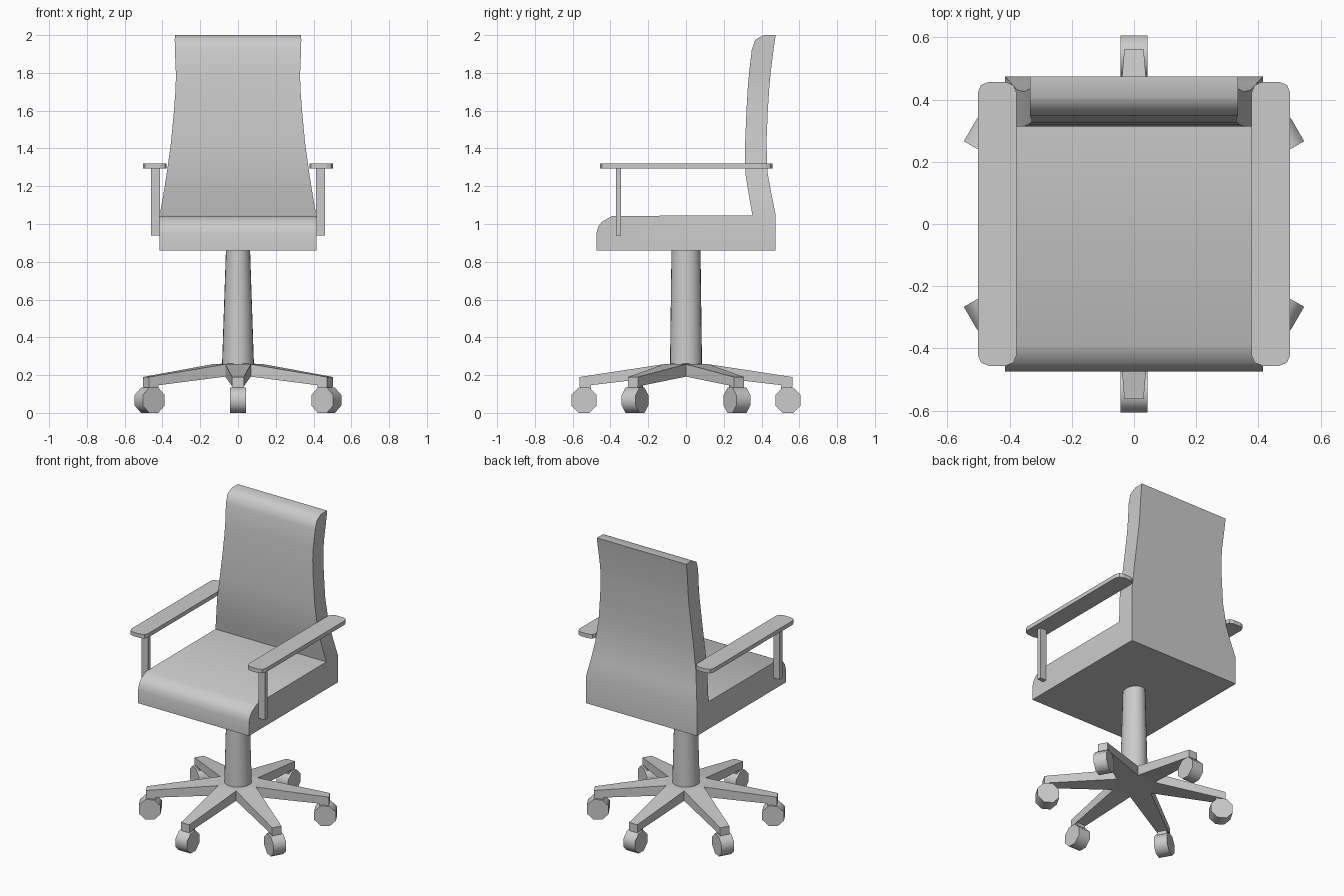
import bpy, bmesh
from math import radians, cos, sin, pi
from mathutils import Matrix

if "Cube" in bpy.data.objects:
    bpy.data.objects.remove(bpy.data.objects["Cube"])


def finish(name, bm, smooth=True):
    bmesh.ops.recalc_face_normals(bm, faces=bm.faces[:])
    me = bpy.data.meshes.new(name)
    bm.to_mesh(me)
    bm.free()
    ob = bpy.data.objects.new(name, me)
    bpy.context.collection.objects.link(ob)
    bpy.ops.object.select_all(action='DESELECT')
    ob.select_set(True)
    bpy.context.view_layer.objects.active = ob
    if smooth:
        bpy.ops.object.shade_smooth_by_angle(angle=radians(50))
    return ob


def add_box(bm, x0, x1, y0, y1, z0, z1):
    m = Matrix.Translation(((x0 + x1) / 2, (y0 + y1) / 2, (z0 + z1) / 2))
    m = m @ Matrix.Diagonal((x1 - x0, y1 - y0, z1 - z0, 1))
    return bmesh.ops.create_cube(bm, size=1, matrix=m)['verts']


# Seat and backrest: one side profile, narrowing towards the top
seat = [(0.475, 0.86), (-0.475, 0.86), (-0.475, 0.95), (-0.465, 0.985),
        (-0.445, 1.012), (-0.39, 1.043)]
# rows of z, front y, rear y, half width
back = [(1.045, .352, .475, .415), (1.15, .333, .454, .396), (1.27, .314, .432, .377),
        (1.43, .313, .426, .355), (1.60, .32, .433, .339), (1.72, .327, .441, .330),
        (1.80, .334, .448, .329), (1.92, .348, .463, .334),
        (1.975, .366, .471, .335), (2.0, .41, .475, .334)]
bm = bmesh.new()
loops, sides = [], []
for s in (-1, 1):
    sv = [bm.verts.new((s * .415, y, z)) for y, z in seat]
    fv = [bm.verts.new((s * w, yf, z)) for z, yf, yb, w in back]
    bv = [bm.verts.new((s * w, yb, z)) for z, yf, yb, w in back]
    bm.faces.new(sv + [fv[0], bv[0]])
    for i in range(len(back) - 1):
        bm.faces.new((fv[i], fv[i + 1], bv[i + 1], bv[i]))
    loops.append(sv + fv + bv[::-1])
n = len(loops[0])
for i in range(n):
    j = (i + 1) % n
    bm.faces.new((loops[0][i], loops[0][j], loops[1][j], loops[1][i]))
finish("seat_and_backrest", bm)

# Armrests with rounded corners, and their posts
for side, s in (("left", -1), ("right", 1)):
    bm = bmesh.new()
    add_box(bm, s * .44 - .0625, s * .44 + .0625, -.456, .457, 1.293, 1.32)
    corners = [e for e in bm.edges if abs(e.verts[0].co.z - e.verts[1].co.z) > .01]
    bmesh.ops.bevel(bm, geom=corners, offset=.035, segments=2, profile=.5, affect='EDGES')
    finish(side + "_armrest", bm, False)
    bm = bmesh.new()
    add_box(bm, s * .437 - .024, s * .437 + .024, -.371, -.343, .94, 1.295)
    finish(side + "_armrest_post", bm, False)

# Tapered column, slightly oval at the top
bm = bmesh.new()
r = bmesh.ops.create_cone(bm, cap_ends=True, segments=24, radius1=.085, radius2=.064,
                          depth=.62, matrix=Matrix.Translation((0, 0, .55)))
for v in r['verts']:
    if v.co.z > .5:
        v.co.y *= 1.2
finish("column", bm)

# Six-armed star base, arms sloping down to their tips
bm = bmesh.new()
layers = []
for zc, zi, zt in ((.265, .258, .19), (.192, .192, .14)):
    centre = bm.verts.new((0, 0, zc))
    inner, tips = [], []
    for k in range(6):
        a = pi / 2 + k * pi / 3
        inner.append(bm.verts.new((.135 * cos(a - pi / 6), .135 * sin(a - pi / 6), zi)))
        tips.append([bm.verts.new((.563 * cos(a) - t * sin(a), .563 * sin(a) + t * cos(a), zt))
                     for t in (-.031, .031)])
    ring = []
    for k in range(6):
        nxt = inner[(k + 1) % 6]
        p, q = tips[k]
        bm.faces.new((inner[k], p, q, nxt))
        bm.faces.new((centre, inner[k], nxt))
        ring += [inner[k], p, q]
    layers.append(ring)
top, bot = layers
for i in range(18):
    j = (i + 1) % 18
    bm.faces.new((top[i], top[j], bot[j], bot[i]))
finish("star_base", bm, False)

# Casters: a small stem and an eight-sided wheel under each arm tip
for k in range(6):
    rot = Matrix.Rotation(k * pi / 3, 4, 'Z')
    bm = bmesh.new()
    add_box(bm, -.029, .029, .503, .562, .115, .17)
    bm.transform(rot)
    finish(f"caster_stem_{k + 1}", bm, False)
    bm = bmesh.new()
    m = (rot @ Matrix.Translation((0, .54, .067)) @ Matrix.Rotation(pi / 2, 4, 'Y')
         @ Matrix.Rotation(pi / 8, 4, 'Z'))
    bmesh.ops.create_cone(bm, cap_ends=True, segments=8, radius1=.067 / cos(pi / 8),
                          radius2=.067 / cos(pi / 8), depth=.086, matrix=m)
    finish(f"caster_wheel_{k + 1}", bm)
